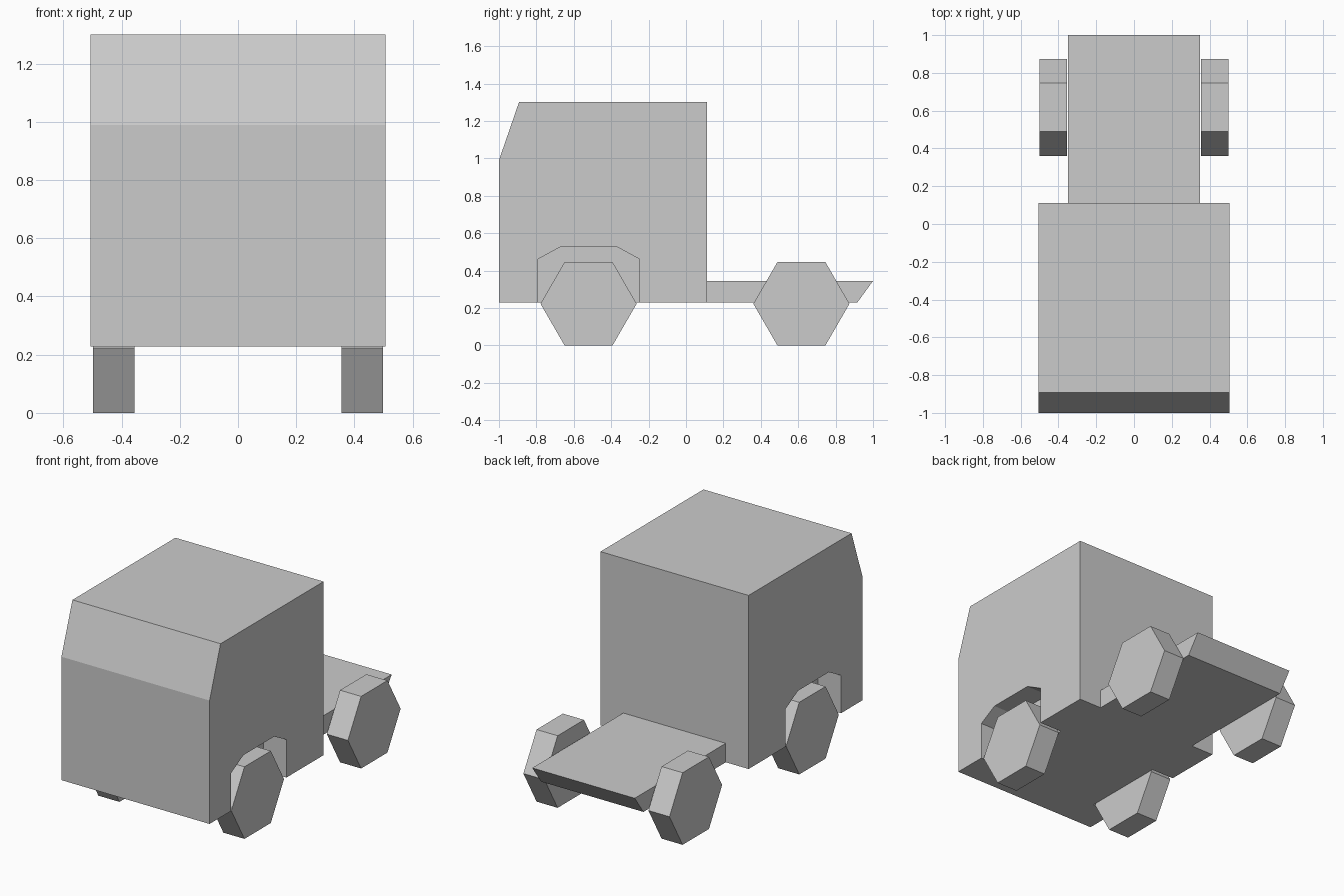
import bpy, bmesh, math

if "Cube" in bpy.data.objects:
    bpy.data.objects.remove(bpy.data.objects["Cube"])


def extrude_profile(name, profile, x0, x1):
    """Closed prism from a (y, z) side profile, spanning x0 to x1."""
    bm = bmesh.new()
    face = bm.faces.new([bm.verts.new((x0, y, z)) for y, z in profile])
    geom = bmesh.ops.extrude_face_region(bm, geom=[face])["geom"]
    verts = [g for g in geom if isinstance(g, bmesh.types.BMVert)]
    bmesh.ops.translate(bm, verts=verts, vec=(x1 - x0, 0, 0))
    bmesh.ops.recalc_face_normals(bm, faces=bm.faces)
    mesh = bpy.data.meshes.new(name)
    bm.to_mesh(mesh)
    bm.free()
    obj = bpy.data.objects.new(name, mesh)
    bpy.context.collection.objects.link(obj)
    return obj


BASE, HALF_CAB, HALF_BED = 0.228, 0.506, 0.35

# Cab with slanted windscreen
cab = extrude_profile("cab", [(-1, BASE), (-1, 0.99), (-0.893, 1.3),
                              (0.112, 1.3), (0.112, BASE)], -HALF_CAB, HALF_CAB)

# Chamfered front wheel arches cut into both cab sides
arch = [(-0.79, 0.1), (-0.79, 0.462), (-0.67, 0.527),
        (-0.37, 0.527), (-0.25, 0.462), (-0.25, 0.1)]
for side, label in ((-1, "left"), (1, "right")):
    cutter = extrude_profile(f"arch_cutter_{label}", arch, side * HALF_BED, side * 0.6)
    cutter.hide_render = True
    cutter.hide_set(True)
    mod = cab.modifiers.new(f"arch_{label}", 'BOOLEAN')
    mod.operation = 'DIFFERENCE'
    mod.solver = 'EXACT'
    mod.object = cutter

# Flat rear bed with undercut tail
extrude_profile("flat_bed", [(0.112, BASE), (0.915, BASE), (1, 0.345), (0.112, 0.345)],
                -HALF_BED, HALF_BED)

# Hexagonal wheels
RADIUS = 0.257
centre_z = RADIUS * math.cos(math.pi / 6)
for axle, y in (("front", -0.521), ("rear", 0.617)):
    hexagon = [(y + RADIUS * math.cos(i * math.pi / 3),
                centre_z + RADIUS * math.sin(i * math.pi / 3)) for i in range(6)]
    for side, label in ((-1, "left"), (1, "right")):
        extrude_profile(f"{axle}_wheel_{label}", hexagon, side * 0.355, side * 0.499)
